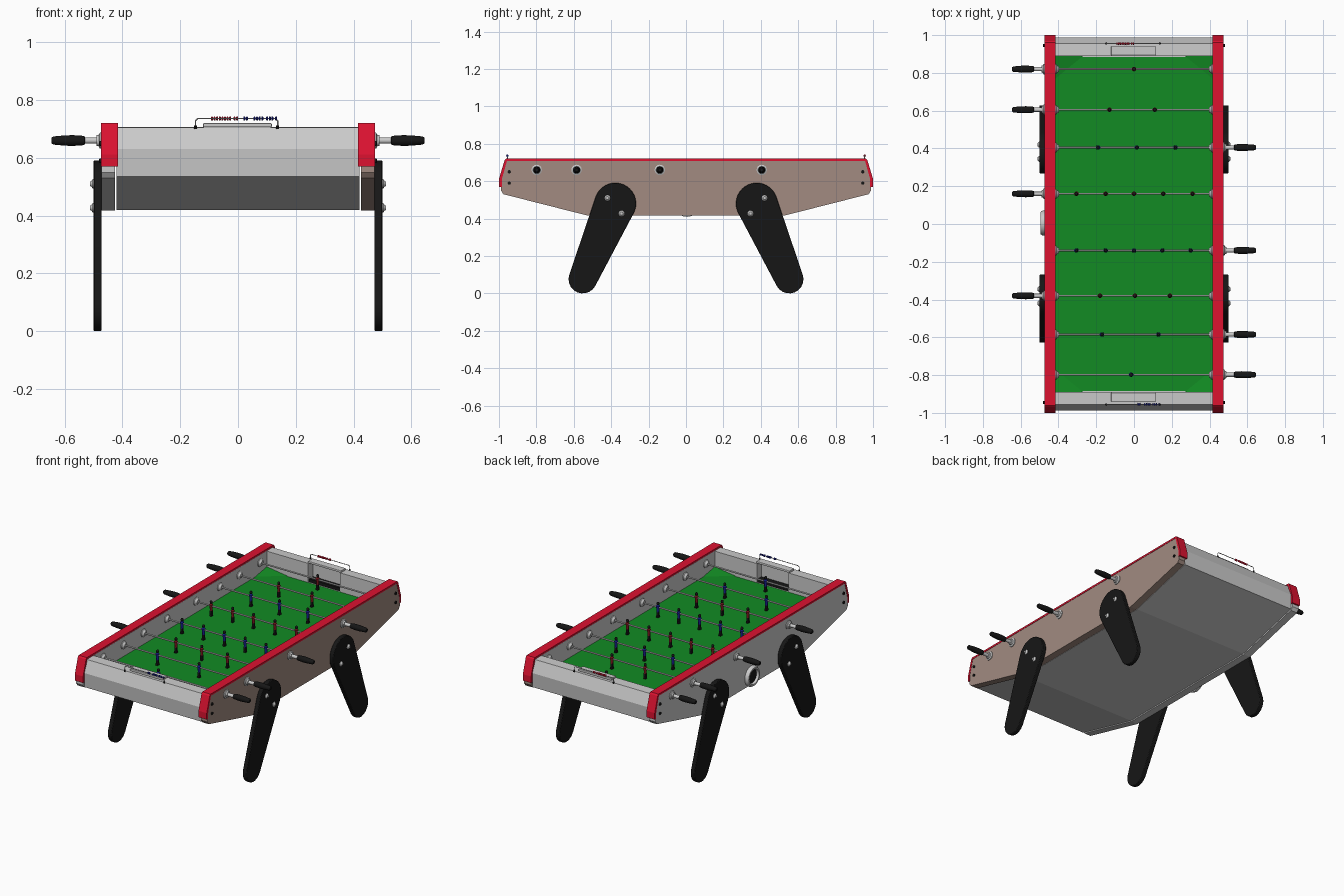
import bpy, bmesh, math
from mathutils import Vector, Matrix

if "Cube" in bpy.data.objects:
    bpy.data.objects.remove(bpy.data.objects["Cube"])


def material(name, rgb):
    m = bpy.data.materials.new(name)
    m.diffuse_color = (*rgb, 1)
    m.use_nodes = True
    m.node_tree.nodes["Principled BSDF"].inputs["Base Color"].default_value = m.diffuse_color
    return m


RED = material("red", (0.72, 0.006, 0.03))
BLACK = material("black", (0.008, 0.008, 0.008))
GREEN = material("green", (0.006, 0.26, 0.017))
BROWN = material("brown", (0.36, 0.26, 0.22))
DARK_RED = material("dark red", (0.22, 0.01, 0.015))
BLUE = material("blue", (0.01, 0.015, 0.3))


def finish(name, bm, mat=None, smooth=False, bevel=0):
    bmesh.ops.recalc_face_normals(bm, faces=bm.faces)
    me = bpy.data.meshes.new(name)
    bm.to_mesh(me)
    bm.free()
    ob = bpy.data.objects.new(name, me)
    bpy.context.collection.objects.link(ob)
    if mat:
        me.materials.append(mat)
    if bevel:
        mod = ob.modifiers.new("bevel", "BEVEL")
        mod.width, mod.segments, mod.limit_method = bevel, 2, "ANGLE"
        mod.angle_limit = math.radians(50)
    if smooth:
        bpy.ops.object.select_all(action="DESELECT")
        ob.select_set(True)
        bpy.context.view_layer.objects.active = ob
        bpy.ops.object.shade_smooth_by_angle(angle=math.radians(40))
    return ob


def box(name, lo, hi, mat=None, bevel=0):
    bm = bmesh.new()
    size = [b - a for a, b in zip(lo, hi)]
    mid = [(a + b) / 2 for a, b in zip(lo, hi)]
    bmesh.ops.create_cube(bm, size=1, matrix=Matrix.Translation(mid) @ Matrix.Diagonal((*size, 1)))
    return finish(name, bm, mat, bevel=bevel)


def prism(name, pts, x0, x1, mat=None, smooth=False, bevel=0):
    """Extrude a (y, z) outline from x0 to x1."""
    bm = bmesh.new()
    face = bm.faces.new([bm.verts.new((x0, y, z)) for y, z in pts])
    new = bmesh.ops.extrude_face_region(bm, geom=[face])["geom"]
    bmesh.ops.translate(bm, vec=(x1 - x0, 0, 0), verts=[v for v in new if isinstance(v, bmesh.types.BMVert)])
    return finish(name, bm, mat, smooth, bevel)


def lathe(name, profile, origin, axis, mat=None, sides=16):
    """Turn (distance, radius) pairs about an axis through origin."""
    bm = bmesh.new()
    rot = Vector(axis).to_track_quat("Z", "Y")
    rings = []
    for d, r in profile:
        rings.append([bm.verts.new(Vector(origin) + rot @ Vector((
            r * math.cos(2 * math.pi * i / sides), r * math.sin(2 * math.pi * i / sides), d)))
            for i in range(sides)])
    for a, b in zip(rings, rings[1:]):
        for i in range(sides):
            j = (i + 1) % sides
            bm.faces.new((a[i], a[j], b[j], b[i]))
    bm.faces.new(rings[0])
    bm.faces.new(rings[-1])
    return finish(name, bm, mat, smooth=True)


def mirrored(half):
    """Complete an outline listed on the +y half."""
    return half + [(-y, z) for y, z in reversed(half)]


# Cabinet: hollow tub with chamfered ends and sloping bottom
tub = prism("cabinet", mirrored([(0.53, 0.42), (0.98, 0.535), (0.987, 0.63), (0.955, 0.705),
                                 (0.89, 0.707), (0.89, 0.578)]), -0.42, 0.42)
box("playing_field", (-0.418, -0.885, 0.575), (0.418, 0.885, 0.585), GREEN)

# Side panels, inner linings and red edge trim
panel = mirrored([(0.53, 0.417), (0.975, 0.53), (0.99, 0.55), (0.99, 0.61), (0.962, 0.711)])
trim = mirrored([(0.985, 0.57), (1.0, 0.57), (1.0, 0.612), (0.97, 0.712), (0.962, 0.721)])
trim = trim + [(-0.985, 0.61), (-0.957, 0.709), (0.957, 0.709), (0.985, 0.61)]
for s, side in ((1, "right"), (-1, "left")):
    prism(side + "_side_panel", panel, s * 0.425, s * 0.473, BROWN if s > 0 else None)
    prism(side + "_red_trim", trim, s * 0.416, s * 0.475, RED)
    box(side + "_inner_lining", (min(s * .415, s * .426), -0.895, 0.575),
        (max(s * .415, s * .426), 0.895, 0.710))
    for e in (1, -1):
        for z in (0.59, 0.65):
            lathe("panel_bolt", [(0, 0.009), (0.006, 0.009), (0.008, 0.006)],
                  (s * 0.473, e * 0.945, z), (s, 0, 0), BLACK, 10)

# Goals, corner ramps and scorers at both ends
for e, end, col in ((-1, "front", BLUE), (1, "back", RED)):
    lo, hi = sorted((e * 0.88, e * 0.937))
    cutter = box(end + "_goal_cutter", (-0.117, lo, 0.583), (0.113, hi, 0.72))
    cutter.hide_render = True
    cutter.hide_viewport = True
    mod = tub.modifiers.new(end + "_goal", "BOOLEAN")
    mod.operation, mod.object, mod.solver = "DIFFERENCE", cutter, "EXACT"
    lo, hi = sorted((e * 0.893, e * 0.941))
    box(end + "_goal_cover", (-0.121, lo, 0.706), (0.117, hi, 0.72), bevel=0.003)
    lo, hi = sorted((e * 0.895, e * 0.936))
    box(end + "_goal_slot", (-0.116, lo, 0.584), (0.112, hi, 0.605), BLACK)
    for s in (1, -1):
        bm = bmesh.new()
        v = [bm.verts.new((s * x, e * y, z)) for x, y, z in
             ((.416, .77, .586), (.27, .889, .586), (.416, .889, .606), (.416, .889, .58))]
        for f in ((0, 1, 2), (0, 1, 3), (1, 2, 3), (0, 2, 3)):
            bm.faces.new([v[i] for i in f])
        finish("corner_ramp", bm, GREEN)

    # Bent score wire with sliding beads
    cu = bpy.data.curves.new(end + "_score_wire", "CURVE")
    cu.dimensions, cu.bevel_depth, cu.bevel_resolution, cu.use_fill_caps = "3D", 0.0025, 1, True
    sp = cu.splines.new("POLY")
    path = [(-0.147, 0.70), (-0.147, 0.728), (-0.14, 0.736), (0.13, 0.736), (0.137, 0.728), (0.137, 0.70)]
    sp.points.add(len(path) - 1)
    for p, (x, z) in zip(sp.points, path):
        p.co = (x, e * 0.955, z, 1)
    bpy.context.collection.objects.link(bpy.data.objects.new(end + "_score_wire", cu))
    for x in (-0.147, 0.137):
        lathe("score_wire_foot", [(0, 0.006), (0.012, 0.005)], (x, e * 0.955, 0.70), (0, 0, 1), BLACK, 8)
    beads = ([0.022, 0.031, 0.057, 0.066, 0.075, 0.084, 0.101, 0.110, 0.119, 0.132] if e < 0
             else [-0.09 + 0.009 * i for i in range(8)] + [-0.012, -0.003])
    for x in beads:
        lathe(end + "_score_bead", [(-0.0035, 0.005), (-0.0015, 0.007), (0.0015, 0.007), (0.0035, 0.005)],
              (x, e * 0.955, 0.736), (1, 0, 0), col, 8)


# Legs: splayed tapered slabs with rounded ends
def tapered_slab(c1, r1, c2, r2, n1, n2):
    d = Vector(c2) - Vector(c1)
    a, b = math.atan2(d.y, d.x), math.acos((r1 - r2) / d.length)
    pts = []
    for c, r, t0, t1, n in ((c1, r1, a + b, a + 2 * math.pi - b, n1), (c2, r2, a - b, a + b, n2)):
        for i in range(n + 1):
            t = t0 + (t1 - t0) * i / n
            pts.append((c[0] + r * math.cos(t), c[1] + r * math.sin(t)))
    return pts


for s, side in ((1, "right"), (-1, "left")):
    for e, end in ((1, "back"), (-1, "front")):
        outline = tapered_slab((e * 0.378, 0.48), 0.111, (e * 0.552, 0.076), 0.076, 18, 10)
        prism(f"{end}_{side}_leg", outline, s * 0.472, s * 0.5, BLACK, smooth=True, bevel=0.004)
        for y, z in ((0.42, 0.51), (0.345, 0.427)):
            lathe("leg_bolt", [(0, 0.016), (0.005, 0.016), (0.010, 0.009), (0.014, 0.008)],
                  (s * 0.498, e * y, z), (s, 0, 0), None, 12)

# Ball return cup on the left side
lathe("ball_return_rim", [(0, 0.066), (0.012, 0.066), (0.024, 0.058), (0.024, 0.048), (0.008, 0.045)],
      (-0.472, 0.005, 0.475), (-1, 0, 0), None, 24)
lathe("ball_return_hole", [(0, 0.044), (0.009, 0.044)], (-0.472, 0.005, 0.475), (-1, 0, 0), BLACK, 24)


# One hanging player figure
def player(x, y, mat):
    z = 0.66
    lathe("player_head", [(0, 0.004), (0.004, 0.008), (0.012, 0.009), (0.018, 0.006), (0.020, 0.002)],
          (x, y, z + 0.014), (0, 0, 1), BLACK, 10)
    lathe("player_body", [(-0.032, 0.008), (-0.012, 0.009), (0.008, 0.012), (0.015, 0.006)],
          (x, y, z), (0, 0, 1), mat, 10)
    box("player_legs", (x - 0.007, y - 0.006, z - 0.055), (x + 0.007, y + 0.006, z - 0.03), BLACK)
    box("player_foot", (x - 0.008, y - 0.010, z - 0.066), (x + 0.008, y + 0.010, z - 0.052), BLACK, 0.002)


# Rods: y, handle side, player x positions
rods = [(0.82, -1, [0]), (0.605, -1, [-0.13, 0.11]), (0.405, 1, [-0.19, 0.015, 0.22]),
        (0.16, -1, [-0.305, -0.15, 0.0, 0.155, 0.31]), (-0.14, 1, [-0.305, -0.15, 0.0, 0.15, 0.3]),
        (-0.38, -1, [-0.18, 0.005, 0.19]), (-0.585, 1, [-0.17, 0.13]), (-0.798, 1, [-0.015])]
for y, s, xs in rods:
    lathe("rod", [(-0.43, 0.005), (0.43, 0.005)], (0, y, 0.66), (s, 0, 0), None, 10)
    for t in (1, -1):
        lathe("inner_bearing", [(0, 0.026), (0.006, 0.026), (0.010, 0.018), (0.018, 0.014)],
              (t * 0.416, y, 0.66), (-t, 0, 0))
    lathe("outer_bearing", [(0.470, 0.028), (0.478, 0.028), (0.482, 0.020), (0.490, 0.018),
                            (0.490, 0.011), (0.535, 0.011)], (0, y, 0.66), (s, 0, 0))
    lathe("handle", [(0.530, 0.010), (0.531, 0.015), (0.542, 0.017), (0.570, 0.0185), (0.595, 0.018),
                     (0.625, 0.0155), (0.640, 0.014), (0.646, 0.009)], (0, y, 0.66), (s, 0, 0), BLACK)
    for x in xs:
        player(x, y, DARK_RED if s < 0 else BLUE)
